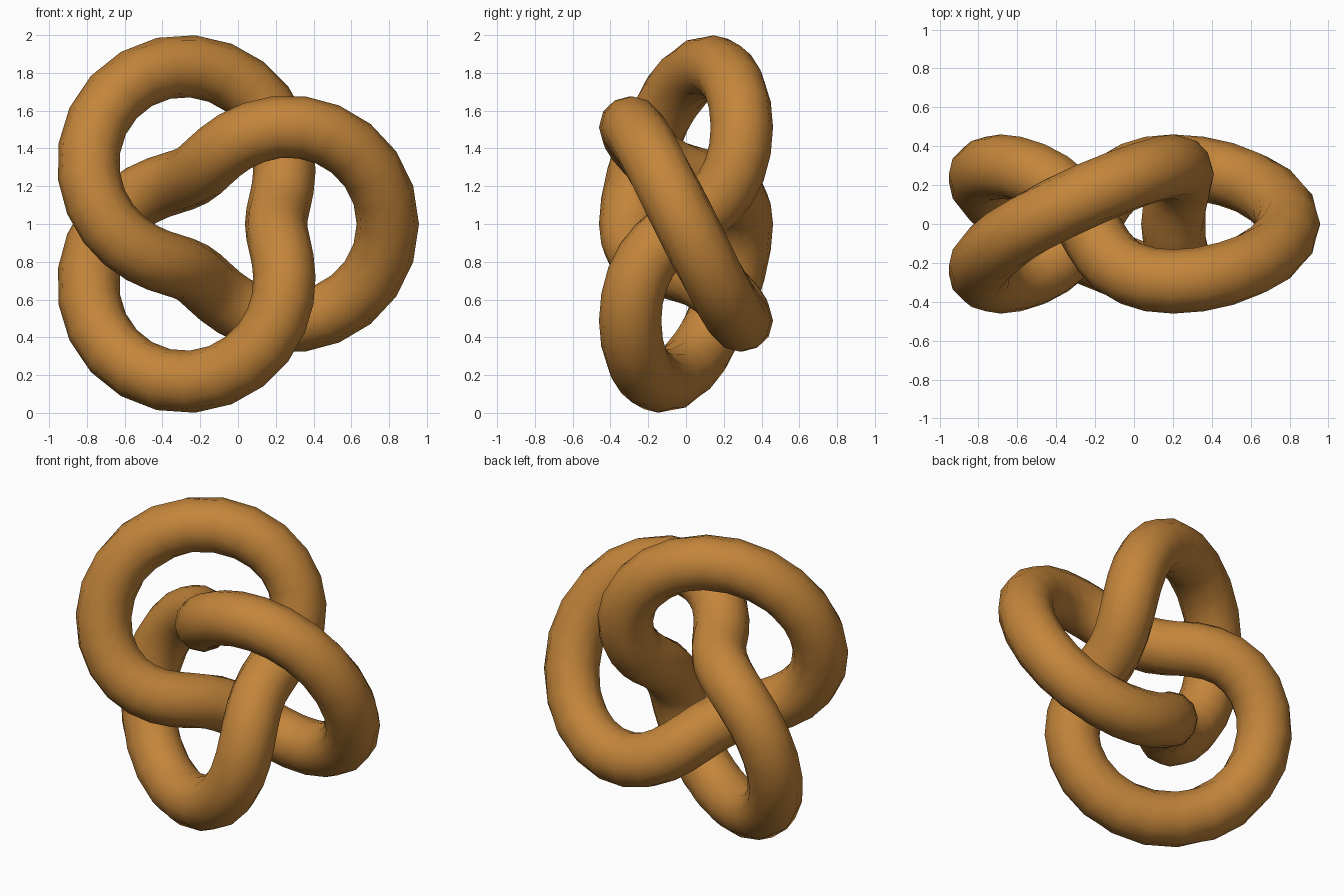
import bpy, bmesh, math
from mathutils import Vector

if "Cube" in bpy.data.objects:
    bpy.data.objects.remove(bpy.data.objects["Cube"])

S = 0.2957       # scale of the torus the knot winds around
TUBE = 0.165     # tube radius
CX = -0.094      # knot axis offset so the bounds are centred
STEPS, SIDES = 72, 12


def knot(t):
    """Trefoil winding twice around a torus, axis along y."""
    r = S * (2 + math.cos(3 * t))
    return Vector((CX + r * math.cos(2 * t), -S * math.sin(3 * t), 1 + r * math.sin(2 * t)))


# sweep a round section along the closed path
bm = bmesh.new()
rings = []
for i in range(STEPS):
    t = 2 * math.pi * i / STEPS
    p = knot(t)
    tangent = (knot(t + 0.001) - knot(t - 0.001)).normalized()
    u = tangent.cross(Vector((0, 1, 0))).normalized()
    v = tangent.cross(u)
    ring = []
    for j in range(SIDES):
        a = 2 * math.pi * j / SIDES
        ring.append(bm.verts.new(p + TUBE * (math.cos(a) * u + math.sin(a) * v)))
    rings.append(ring)

for i in range(STEPS):
    a, b = rings[i], rings[(i + 1) % STEPS]
    for j in range(SIDES):
        k = (j + 1) % SIDES
        bm.faces.new((a[j], a[k], b[k], b[j])).smooth = True
bmesh.ops.recalc_face_normals(bm, faces=bm.faces)

mesh = bpy.data.meshes.new("trefoil_knot")
bm.to_mesh(mesh)
bm.free()

# single warm brown colour
mat = bpy.data.materials.new("warm brown")
mat.diffuse_color = (0.55, 0.235, 0.043, 1)
mat.use_nodes = True
mat.node_tree.nodes["Principled BSDF"].inputs["Base Color"].default_value = mat.diffuse_color
mesh.materials.append(mat)
obj = bpy.data.objects.new("trefoil_knot", mesh)
bpy.context.collection.objects.link(obj)
